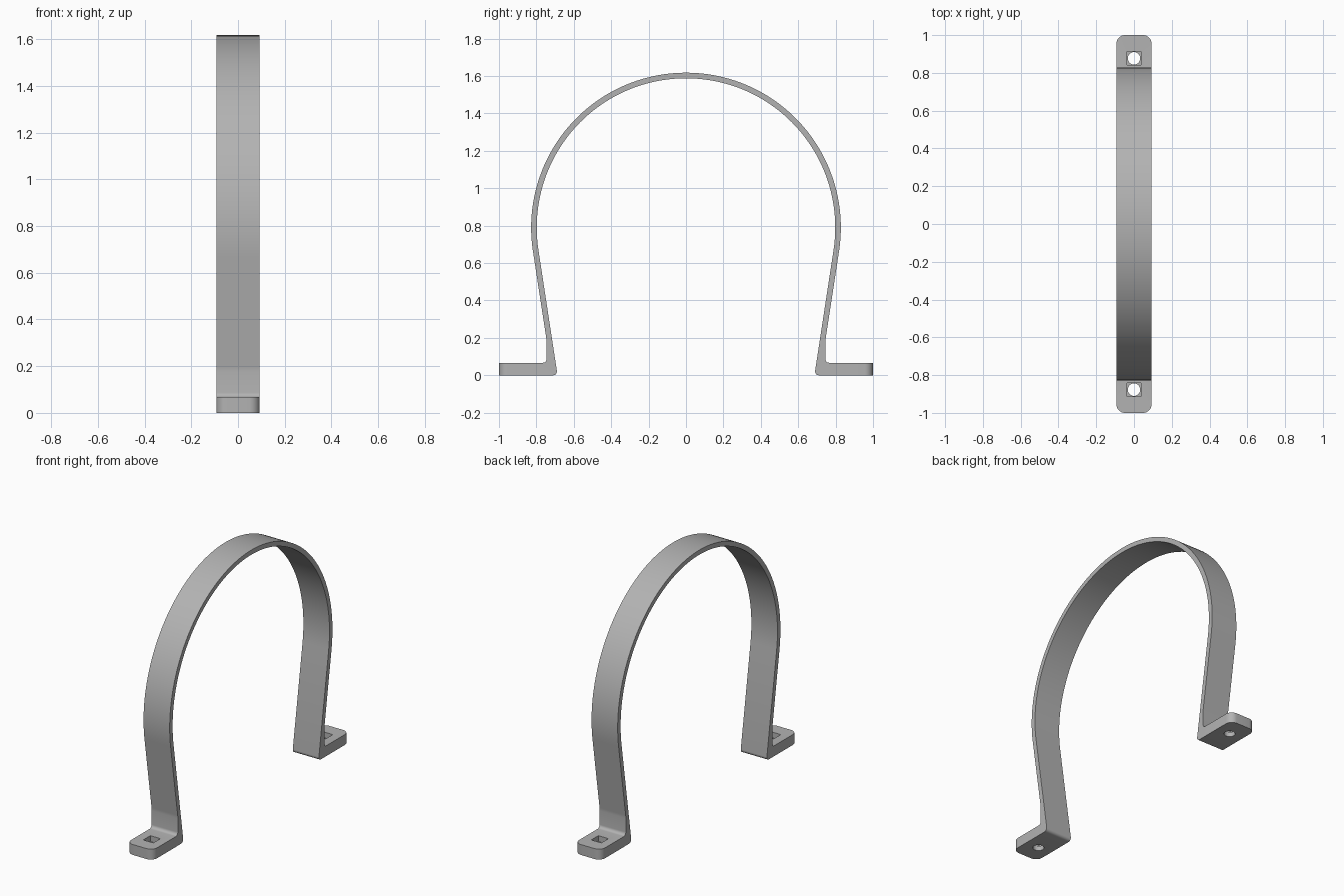
import bpy, bmesh
from math import sin, cos, radians
from mathutils import Matrix

if "Cube" in bpy.data.objects:
    bpy.data.objects.remove(bpy.data.objects["Cube"])

HALF_W = 0.093            # half width of the strap
CENTRE_Z = 0.79           # centre of the hoop
R_OUT, R_IN = 0.828, 0.798
FOOT_H = 0.067
HOLE_Y = 0.877
LEAN = -8.6               # angle where the hoop turns into straight legs

steel = bpy.data.materials.new("grey_steel")
steel.use_nodes = True
steel.diffuse_color = (0.45, 0.45, 0.45, 1)
steel.node_tree.nodes["Principled BSDF"].inputs["Base Color"].default_value = (0.45, 0.45, 0.45, 1)


def arc(cy, cz, r, start, end, n):
    """Points of an arc in the YZ plane, angles in degrees."""
    angles = [radians(start + (end - start) * i / n) for i in range(n + 1)]
    return [(cy + r * cos(a), cz + r * sin(a)) for a in angles]


def mirrored(points):
    return [(-y, z) for y, z in reversed(points)]


# Half outlines: outer edge runs foot to crown, inner edge crown to foot
outer = [(1.0, 0), (1.0, FOOT_H)]
outer += arc(0.765, FOOT_H + 0.02, 0.02, 270, 180, 6)
outer += arc(0.885, 0.175, 0.14, 180, 180 + LEAN, 4)
outer += arc(0, CENTRE_Z, R_OUT, LEAN, 90, 48)
inner = arc(0, CENTRE_Z, R_IN, 90, LEAN, 48)
inner += arc(0.71, 0.02, 0.02, 180 + LEAN, 270, 6)

outline = outer + mirrored(outer)[1:] + mirrored(inner) + inner[1:]
# The inner edge is walked from the far foot over the crown to the near foot

# Strap: extruded outline with rounded foot ends
bm = bmesh.new()
face = bm.faces.new([bm.verts.new((-HALF_W, y, z)) for y, z in outline])
ext = bmesh.ops.extrude_face_region(bm, geom=[face])
bmesh.ops.translate(bm, vec=(2 * HALF_W, 0, 0),
                    verts=[v for v in ext["geom"] if isinstance(v, bmesh.types.BMVert)])
corners = [e for e in bm.edges
           if all(abs(v.co.y) > 0.999 for v in e.verts)
           and abs(e.verts[0].co.z - e.verts[1].co.z) > 0.01]
bmesh.ops.bevel(bm, geom=corners, offset=0.045, segments=8, profile=0.5, affect='EDGES')
bmesh.ops.recalc_face_normals(bm, faces=bm.faces)
mesh = bpy.data.meshes.new("pipe_strap")
bm.to_mesh(mesh)
bm.free()
mesh.materials.append(steel)
strap = bpy.data.objects.new("pipe_strap", mesh)
bpy.context.collection.objects.link(strap)


def cut(name, build):
    """Cut a shape out of the strap and discard the cutter."""
    cbm = bmesh.new()
    build(cbm)
    cmesh = bpy.data.meshes.new(name)
    cbm.to_mesh(cmesh)
    cbm.free()
    cutter = bpy.data.objects.new(name, cmesh)
    cutter.hide_render = True
    bpy.context.collection.objects.link(cutter)
    mod = strap.modifiers.new(name, 'BOOLEAN')
    mod.operation, mod.solver, mod.object = 'DIFFERENCE', 'EXACT', cutter
    bpy.ops.object.modifier_apply(modifier=name)
    bpy.data.objects.remove(cutter)


bpy.context.view_layer.objects.active = strap
strap.select_set(True)

# Bolt seats: round hole through each foot, square recess above
for side in (-1, 1):
    y = side * HOLE_Y
    cut("bolt_hole", lambda b: bmesh.ops.create_cone(
        b, cap_ends=True, segments=32, radius1=0.033, radius2=0.033, depth=0.3,
        matrix=Matrix.Translation((0, y, 0))))
    cut("square_recess", lambda b: bmesh.ops.create_cube(
        b, size=1, matrix=Matrix.Translation((0, y, 0.08)) @ Matrix.Diagonal((0.072, 0.072, 0.1, 1))))

bpy.ops.object.shade_smooth_by_angle(angle=radians(30))
